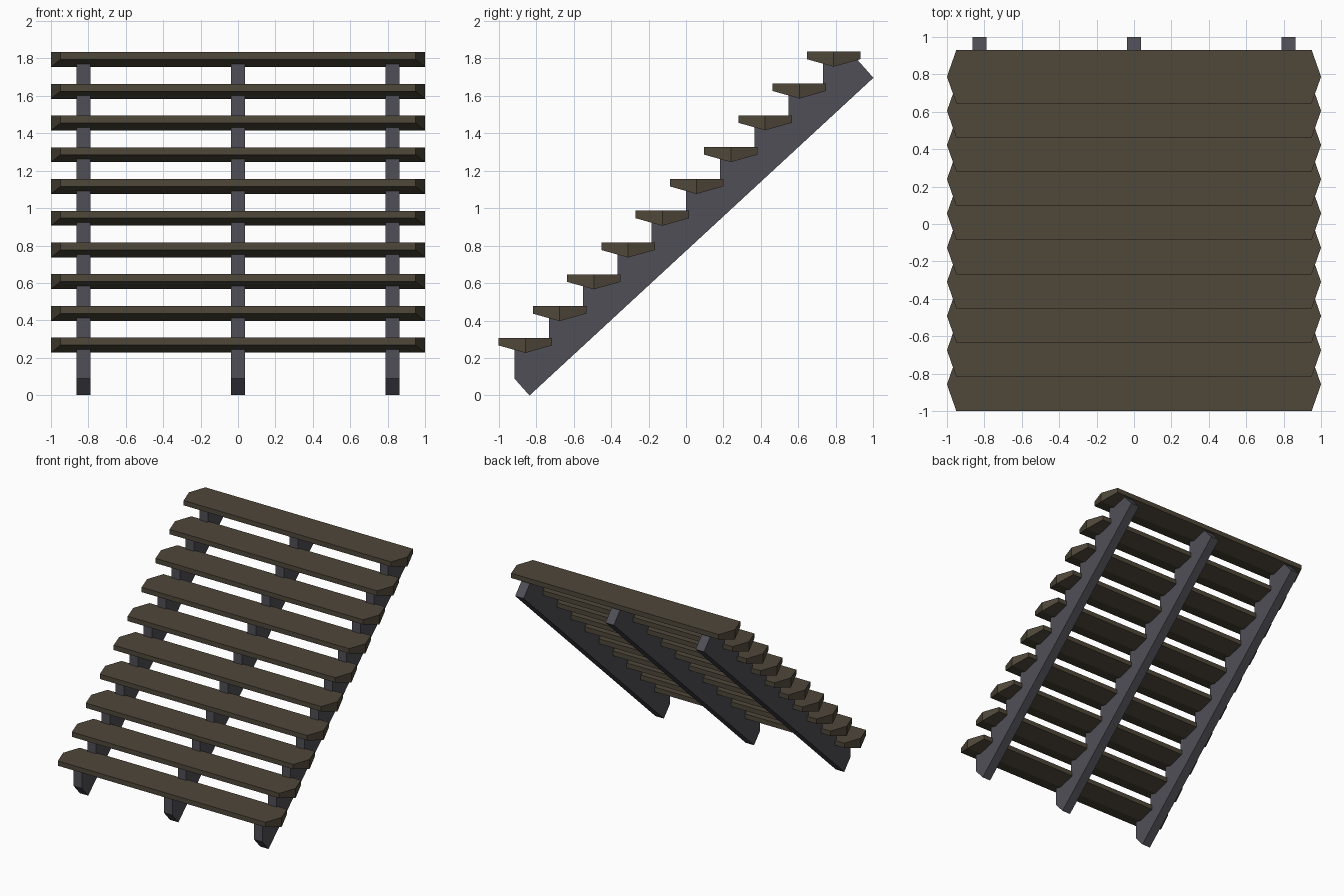
import bpy, bmesh

if "Cube" in bpy.data.objects:
    bpy.data.objects.remove(bpy.data.objects["Cube"])

STEPS, DY, DZ = 10, 0.1828, 0.1697      # step count, run, rise
Y0, TOP0 = -1.0, 0.307                  # front edge and top of lowest tread
DEPTH, THICK, RIDGE = 0.285, 0.04, 0.08


def material(name, rgb):
    m = bpy.data.materials.new(name)
    m.diffuse_color = (*rgb, 1)
    m.use_nodes = True
    m.node_tree.nodes["Principled BSDF"].inputs["Base Color"].default_value = m.diffuse_color
    return m


def add_object(name, verts, faces, mat):
    me = bpy.data.meshes.new(name)
    me.from_pydata(verts, [], faces)
    bm = bmesh.new()
    bm.from_mesh(me)
    bmesh.ops.recalc_face_normals(bm, faces=bm.faces)
    bm.to_mesh(me)
    bm.free()
    me.materials.append(mat)
    ob = bpy.data.objects.new(name, me)
    bpy.context.collection.objects.link(ob)
    return ob


wood = material("tread_wood", (0.078, 0.063, 0.042))
metal = material("stringer_grey", (0.082, 0.078, 0.095))


# Treads: pointed-end planks with a shallow ridge along the underside
def tread(i):
    y, z = Y0 + i * DY, TOP0 + i * DZ
    h = DEPTH / 2
    plan = [(-0.95, 0), (0.95, 0), (1, h), (0.95, DEPTH), (-0.95, DEPTH), (-1, h)]
    top = [(px, y + py, z) for px, py in plan]
    bottom = [(px, y + py, z - (RIDGE if py == h else THICK)) for px, py in plan]
    sides = [(k, (k + 1) % 6, (k + 1) % 6 + 6, k + 6) for k in range(6)]
    faces = [tuple(range(6)), (6, 7, 8, 11), (11, 8, 9, 10)] + sides
    add_object(f"tread_{i + 1}", top + bottom, faces, wood)


for i in range(STEPS):
    tread(i)

# Stringers: sawtooth profile extruded across x
profile = [(-0.835, 0.0), (-0.915, 0.09)]
for i in range(STEPS):
    y, z = -0.915 + i * DY, TOP0 - THICK + i * DZ
    profile += [(y, z), (y + DY, z)]
profile[-1] = (0.912, profile[-1][1])
profile.append((1.0, 1.695))


def stringer(name, x, half=0.0385):
    n = len(profile)
    verts = [(x + s * half, y, z) for s in (-1, 1) for y, z in profile]
    faces = [tuple(range(n)), tuple(range(n, 2 * n))]
    faces += [(k, (k + 1) % n, (k + 1) % n + n, k + n) for k in range(n)]
    add_object(name, verts, faces, metal)


for name, x in (("left", -0.826), ("middle", 0), ("right", 0.826)):
    stringer(name + "_stringer", x)
